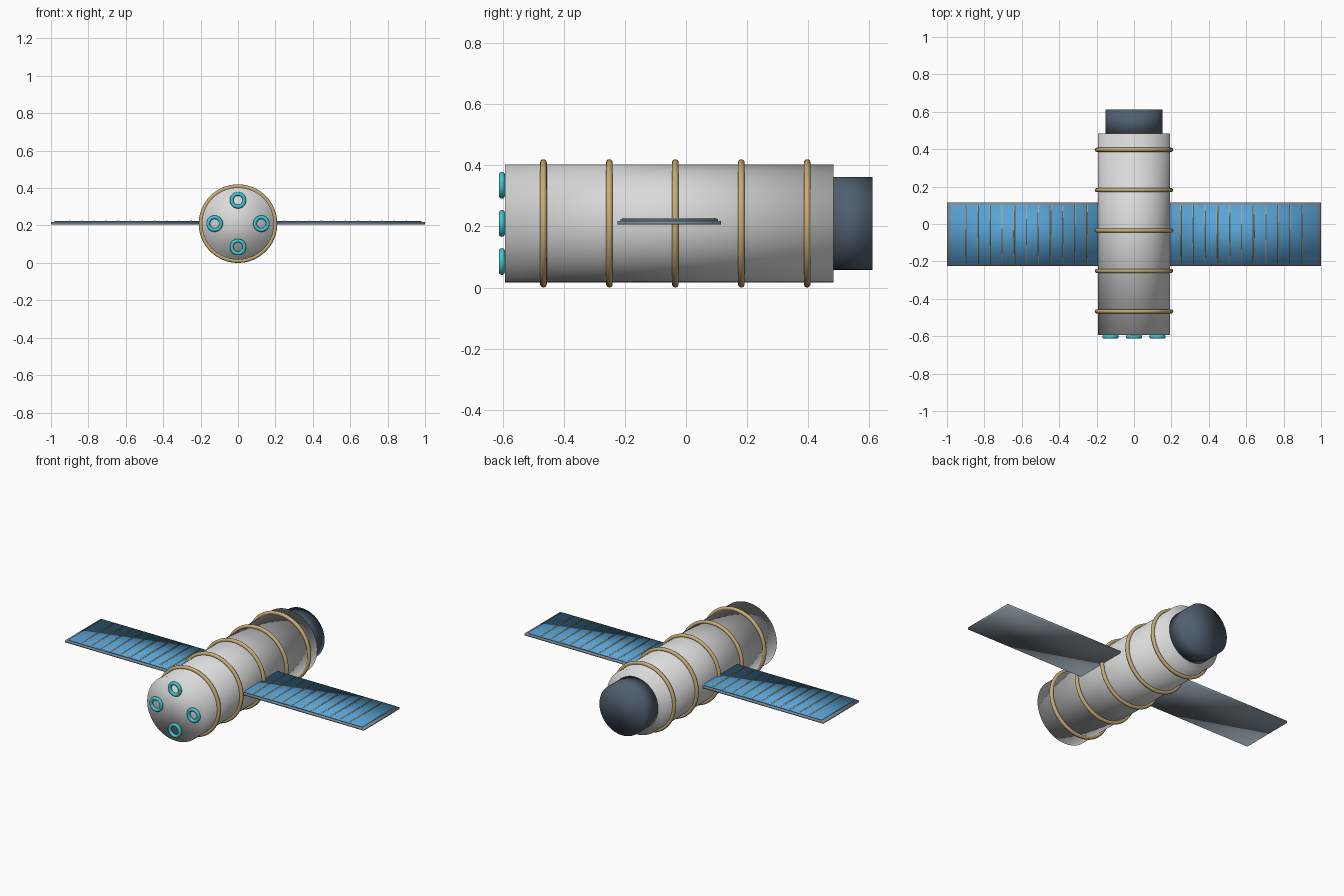
import bpy
import bmesh
from math import pi, sin, cos
from mathutils import Matrix, Vector

if "Cube" in bpy.data.objects:
    bpy.data.objects.remove(bpy.data.objects["Cube"], do_unlink=True)

AXIS_Z = 0.21       # height of the hull axis
HULL_R = 0.193
WING_Y = -0.055


def material(name, rgb, rough=0.5):
    mat = bpy.data.materials.new(name)
    mat.use_nodes = True
    mat.diffuse_color = (*rgb, 1)
    shader = mat.node_tree.nodes["Principled BSDF"]
    shader.inputs["Base Color"].default_value = (*rgb, 1)
    shader.inputs["Roughness"].default_value = rough
    return mat


HULL = material("hull light grey", (0.70, 0.70, 0.71))
DARK = material("docking slate", (0.08, 0.115, 0.16))
GOLD = material("band gold", (0.58, 0.42, 0.18))
CYAN = material("porthole cyan", (0.05, 0.58, 0.64))
BLUE = material("solar blue", (0.10, 0.37, 0.68))
FRAME = material("frame grey", (0.22, 0.27, 0.31))

# Turns a shape built around z so that it lies along y
LIE_DOWN = Matrix.Rotation(pi / 2, 4, "X")


def finish(name, bm, mat, matrix=None):
    if matrix is not None:
        bmesh.ops.transform(bm, matrix=matrix, verts=bm.verts)
    bmesh.ops.recalc_face_normals(bm, faces=bm.faces)
    for face in bm.faces:
        face.smooth = True
    mesh = bpy.data.meshes.new(name)
    bm.to_mesh(mesh)
    bm.free()
    mesh.materials.append(mat)
    obj = bpy.data.objects.new(name, mesh)
    bpy.context.collection.objects.link(obj)
    return obj


def cylinder(name, radius, y0, y1, mat, sides=64):
    bm = bmesh.new()
    bmesh.ops.create_cone(bm, cap_ends=True, segments=sides, radius1=radius,
                          radius2=radius, depth=y1 - y0)
    place = Matrix.Translation((0, (y0 + y1) / 2, AXIS_Z)) @ LIE_DOWN
    return finish(name, bm, mat, place)


def ring(name, major, minor, centre, mat, sides=64, tube=12):
    bm = bmesh.new()
    loops = []
    for i in range(sides):
        a = 2 * pi * i / sides
        out = Vector((cos(a), sin(a), 0))
        loops.append([bm.verts.new(out * (major + minor * cos(2 * pi * j / tube))
                                   + Vector((0, 0, minor * sin(2 * pi * j / tube))))
                      for j in range(tube)])
    for i in range(sides):
        here, after = loops[i], loops[(i + 1) % sides]
        for j in range(tube):
            k = (j + 1) % tube
            bm.faces.new((here[j], after[j], after[k], here[k]))
    return finish(name, bm, mat, Matrix.Translation(centre) @ LIE_DOWN)


def boxes(name, spans, y_half, z0, z1, mat):
    """One object made of boxes that share depth and height, one per x span."""
    bm = bmesh.new()
    for x0, x1 in spans:
        place = (Matrix.Translation(((x0 + x1) / 2, WING_Y, (z0 + z1) / 2))
                 @ Matrix.Diagonal((abs(x1 - x0), 2 * y_half, z1 - z0, 1)))
        bmesh.ops.create_cube(bm, size=1, matrix=place)
    return finish(name, bm, mat)


# Hull and docking module
cylinder("hull", HULL_R, -0.593, 0.483, HULL)
cylinder("docking_module", 0.152, 0.47, 0.611, DARK)

# Gold bands around the hull
for n in range(5):
    ring(f"hull_band_{n + 1}", 0.199, 0.011, (0, -0.467 + 0.216 * n, AXIS_Z), GOLD)

# Porthole rims on the front face
for n, side in enumerate(("left", "top", "right", "bottom")):
    a = n * pi / 2
    centre = (0.125 * cos(a), -0.603, AXIS_Z + 0.125 * sin(a))
    ring(f"porthole_{side}", 0.034, 0.01, centre, CYAN, sides=32)

# Solar wings: backing frame, blue cells and thin gold dividers
for side, s in (("left", 1), ("right", -1)):
    boxes(f"{side}_wing_frame", [(s * 0.18, s)], 0.17, 0.206, 0.218, FRAME)
    boxes(f"{side}_solar_cells", [(s * 0.18, s * 0.982)], 0.16, 0.217, 0.225, BLUE)
    lines = [s * (0.25 + 0.065 * n) for n in range(11)]
    boxes(f"{side}_cell_dividers", [(x - 0.003, x + 0.003) for x in lines],
          0.155, 0.222, 0.227, GOLD)
